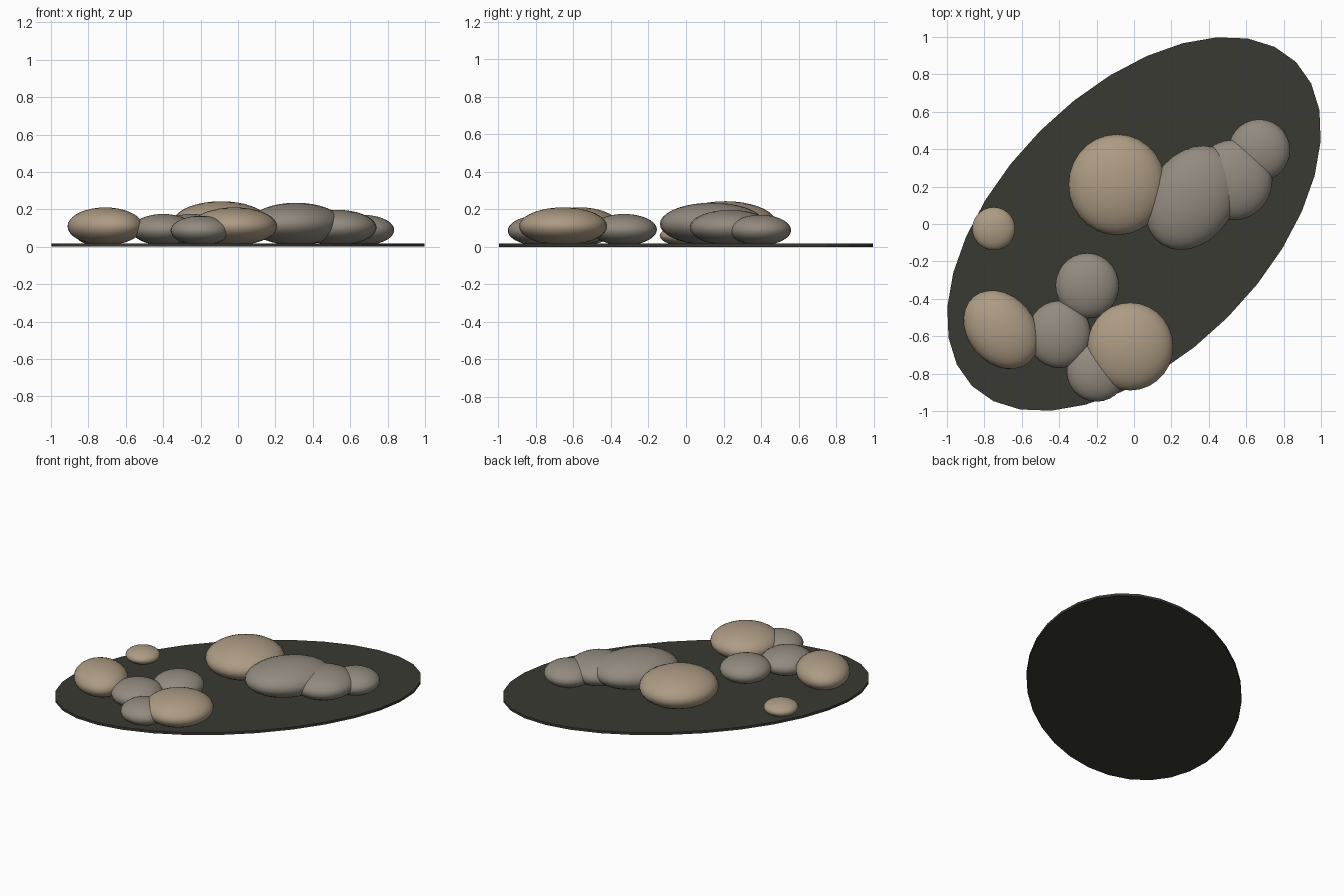
import bpy
import math

if "Cube" in bpy.data.objects:
    bpy.data.objects.remove(bpy.data.objects["Cube"])


def material(name, colour):
    m = bpy.data.materials.new(name)
    m.diffuse_color = (*colour, 1)
    m.use_nodes = True
    m.node_tree.nodes["Principled BSDF"].inputs["Base Color"].default_value = m.diffuse_color
    return m


dark = material("dark soil", (0.042, 0.042, 0.033))
tan = material("tan stone", (0.42, 0.33, 0.23))
grey = material("grey stone", (0.29, 0.255, 0.215))

# Thin oval ground patch, long axis on the diagonal
BASE = 0.018
bpy.ops.mesh.primitive_cylinder_add(vertices=32, radius=1, depth=BASE,
                                    location=(0, 0, BASE / 2))
patch = bpy.context.object
patch.name = "ground_patch"
patch.scale = (1.225, 0.707, 1)
patch.rotation_euler.z = math.radians(45)
# turn the cylinder so a vertex lies on the long axis
patch.data.materials.append(dark)
bpy.ops.object.transform_apply(location=True, rotation=True, scale=True)


# Flattened, rounded stones
def stone(name, mat, x, y, rx, ry, top, turn=0):
    bottom = 0.008
    bpy.ops.mesh.primitive_uv_sphere_add(segments=28, ring_count=18, radius=1,
                                         location=(x, y, (top + bottom) / 2))
    ob = bpy.context.object
    ob.name = name
    ob.scale = (rx, ry, (top - bottom) / 2)
    ob.rotation_euler.z = math.radians(turn)
    ob.data.materials.append(mat)
    bpy.ops.object.transform_apply(location=False, rotation=True, scale=True)
    bpy.ops.object.shade_smooth()


# Back cluster
stone("large_tan_stone", tan, -0.09, 0.21, 0.26, 0.27, 0.243)
stone("large_grey_stone", grey, 0.31, 0.14, 0.298, 0.228, 0.235, 57)
stone("middle_grey_stone", grey, 0.53, 0.235, 0.21, 0.215, 0.197)
stone("end_grey_stone", grey, 0.67, 0.395, 0.165, 0.165, 0.17)

# Lone pebble
stone("small_tan_pebble", tan, -0.75, -0.025, 0.115, 0.115, 0.11)

# Front cluster
stone("left_tan_stone", tan, -0.71, -0.565, 0.23, 0.18, 0.21, -50)
stone("inner_grey_stone", grey, -0.25, -0.33, 0.17, 0.175, 0.175)
stone("centre_grey_stone", grey, -0.40, -0.59, 0.17, 0.18, 0.175)
stone("front_grey_stone", grey, -0.20, -0.79, 0.16, 0.16, 0.165)
stone("front_tan_stone", tan, -0.02, -0.655, 0.23, 0.235, 0.21)
